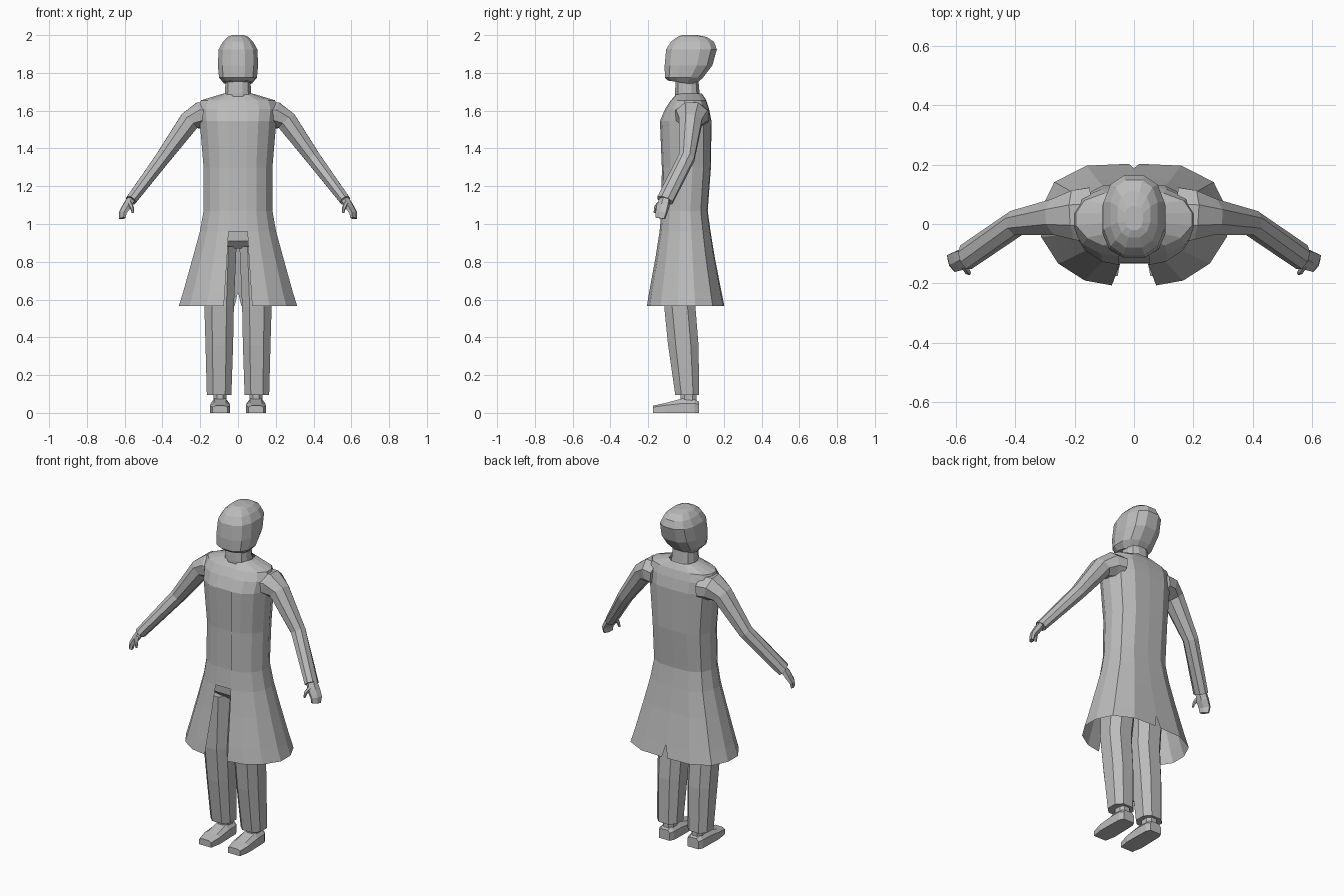
import bpy, bmesh, math
from mathutils import Vector

cube = bpy.data.objects.get("Cube")
if cube:
    bpy.data.objects.remove(cube)

grey = bpy.data.materials.new("plain_grey")
grey.use_nodes = True
grey.diffuse_color = (0.5, 0.5, 0.5, 1)
grey.node_tree.nodes["Principled BSDF"].inputs["Base Color"].default_value = (0.5, 0.5, 0.5, 1)


def loft(name, rings, closed=True, caps=True, mirror=False):
    """Skin a list of point rings; optionally cap the ends and mirror in x."""
    bm = bmesh.new()
    rows = [[bm.verts.new(p) for p in ring] for ring in rings]
    n = len(rows[0])
    for a, b in zip(rows, rows[1:]):
        for i in range(n if closed else n - 1):
            j = (i + 1) % n
            bm.faces.new((a[i], a[j], b[j], b[i]))
    if caps:
        bm.faces.new(rows[0][::-1])
        bm.faces.new(rows[-1])
        bmesh.ops.recalc_face_normals(bm, faces=bm.faces)
    mesh = bpy.data.meshes.new(name)
    bm.to_mesh(mesh)
    bm.free()
    mesh.materials.append(grey)
    obj = bpy.data.objects.new(name, mesh)
    bpy.context.collection.objects.link(obj)
    if mirror:
        mod = obj.modifiers.new("mirror", "MIRROR")
        mod.merge_threshold = 0.0005
    return obj


def oval(z, hx, front, back, cx=0, sides=12, power=0.8, tilt=0):
    """Horizontal rounded-box ring with its own front and back depth."""
    pts = []
    for i in range(sides):
        a = 2 * math.pi * (i + 0.5) / sides
        c, s = math.cos(a), math.sin(a)
        x = math.copysign(abs(c) ** power, c) / math.cos(math.pi / sides) ** power
        y = math.copysign(abs(s) ** power, s) / math.cos(math.pi / sides) ** power
        y = (front + back) / 2 + y * (back - front) / 2
        pts.append((cx + x * hx, y, z + tilt * y))
    return pts


def tube(name, sections, hint, sides=8):
    """Tapered limb: each section is centre, half width along hint, half thickness."""
    centres = [Vector(s[0]) for s in sections]
    rings = []
    for i, (_, wide, thick) in enumerate(sections):
        t = (centres[min(i + 1, len(centres) - 1)] - centres[max(i - 1, 0)]).normalized()
        side = Vector(hint)
        side = (side - t * side.dot(t)).normalized()
        up = t.cross(side)
        angles = [2 * math.pi * (k + 0.5) / sides for k in range(sides)]
        rings.append([centres[i] + 1.06 * (side * wide * math.cos(a) + up * thick * math.sin(a))
                      for a in angles])
    return loft(name, rings, mirror=True)


# Head and neck
loft("head", [oval(*r, tilt=t) for r, t in [
    ((1.745, 0.075, -0.095, 0.05), -0.15),
    ((1.775, 0.1, -0.112, 0.09), 0),
    ((1.84, 0.107, -0.113, 0.14), 0),
    ((1.925, 0.102, -0.105, 0.163), 0),
    ((1.965, 0.08, -0.08, 0.148), 0),
    ((1.99, 0.055, -0.045, 0.11), 0),
    ((2.0, 0.03, -0.02, 0.06), 0)]])
loft("neck", [oval(1.64, 0.072, -0.055, 0.08), oval(1.69, 0.07, -0.058, 0.072),
              oval(1.77, 0.065, -0.055, 0.065)])

# Long coat: half outline lofted from collar to hem, mirrored, with a rear slit
OUTLINE = [(0.52, -0.92), (0.8, -0.64), (0.98, -0.2), (0.98, 0.25), (0.84, 0.7), (0.5, 0.97)]
COAT = [  # height, half width, front, back, front edge x, slit x
    (1.69, 0.08, -0.05, 0.085, 0.025, 0),
    (1.655, 0.2, -0.08, 0.107, 0.045, 0),
    (1.61, 0.215, -0.11, 0.122, 0.05, 0),
    (1.545, 0.207, -0.138, 0.135, 0.05, 0),
    (1.3, 0.186, -0.128, 0.132, 0.045, 0),
    (1.07, 0.186, -0.13, 0.115, 0.045, 0),
    (0.96, 0.206, -0.14, 0.13, 0.05, 0),
    (0.82, 0.245, -0.162, 0.153, 0.058, 0),
    (0.64, 0.296, -0.195, 0.188, 0.07, 0),
    (0.565, 0.32, -0.207, 0.203, 0.075, 0.018)]


def coat_ring(z, hx, front, back, edge, slit):
    mid, half = (front + back) / 2, (back - front) / 2
    side = [(u * hx, mid + v * half, z) for u, v in OUTLINE]
    return [(edge, front, z)] + side + [(slit, back, z)]


loft("long_coat", [coat_ring(*r) for r in COAT][::-1], closed=False, caps=False, mirror=True)

# Shirt panel set just behind the coat edges
loft("shirt_front", [[(s * (e + 0.012), f + 0.006, z) for s in (-1, 1)]
                     for z, _, f, _, e, _ in COAT[:7]][::-1], closed=False, caps=False)

# Sleeves, hands and thumbs
tube("sleeves", [
    ((0.15, 0.03, 1.572), 0.095, 0.07),
    ((0.2, 0.03, 1.575), 0.085, 0.072),
    ((0.257, 0.024, 1.545), 0.062, 0.056),
    ((0.398, 0.003, 1.35), 0.043, 0.04),
    ((0.567, -0.112, 1.125), 0.044, 0.029)], (0, 1, 0))
tube("hands", [
    ((0.565, -0.11, 1.135), 0.03, 0.02),
    ((0.588, -0.122, 1.095), 0.036, 0.02),
    ((0.61, -0.13, 1.06), 0.034, 0.015),
    ((0.612, -0.136, 1.03), 0.028, 0.012)], (0.5, 1, 0), 6)
tube("thumbs", [
    ((0.573, -0.14, 1.11), 0.012, 0.012),
    ((0.562, -0.16, 1.088), 0.01, 0.01),
    ((0.556, -0.166, 1.06), 0.006, 0.006)], (0, 1, 0), 6)

# Trousers
loft("trouser_hips", [oval(0.87, 0.16, -0.075, 0.09), oval(0.91, 0.18, -0.115, 0.11),
                      oval(1.0, 0.175, -0.12, 0.105)])
loft("trouser_legs", [oval(z, hx, f, b, cx, 8) for z, cx, hx, f, b in [
    (0.095, 0.1, 0.065, -0.057, 0.07),
    (0.36, 0.099, 0.073, -0.095, 0.066),
    (0.56, 0.1, 0.078, -0.115, 0.05),
    (0.88, 0.092, 0.084, -0.115, 0.09)]], mirror=True)

# Ankles and shoes
loft("ankles", [oval(z, 0.034, -0.03, 0.055, 0.095, 8) for z in (0.05, 0.12)], mirror=True)


def shoe_ring(y, half, low, top):
    """Shoe section across x: flat sole, upright sides, narrower upper."""
    return [(0.095 + u * half, y, z) for u, z in
            [(-1, 0), (1, 0), (1, low), (0.6, top), (-0.6, top), (-1, low)]]


loft("shoes", [shoe_ring(*r) for r in [
    (0.07, 0.036, 0.045, 0.06), (0.045, 0.048, 0.05, 0.07), (-0.02, 0.05, 0.05, 0.076),
    (-0.11, 0.052, 0.04, 0.052), (-0.175, 0.04, 0.03, 0.038)]], mirror=True)
